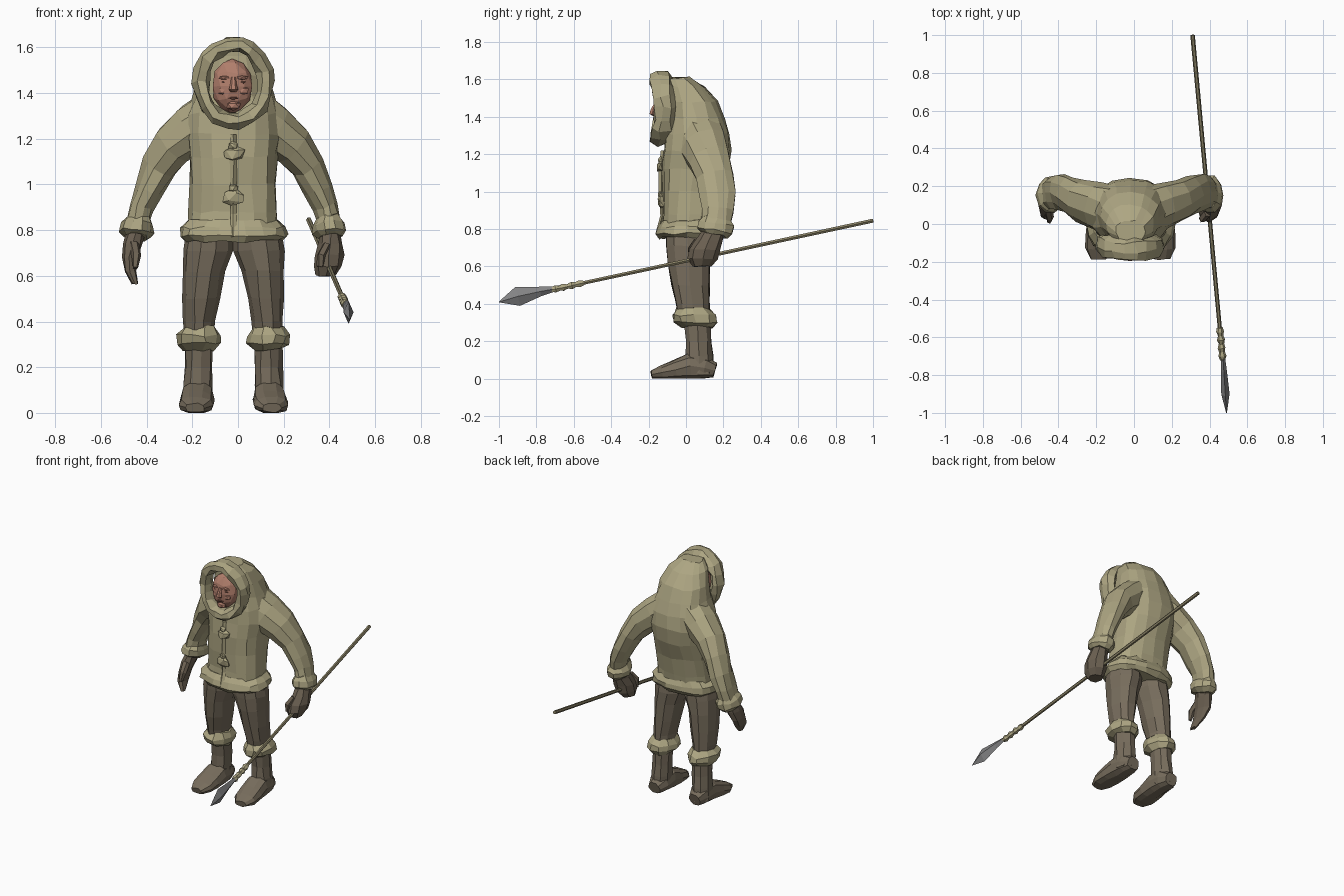
import bpy, bmesh, math, random
from mathutils import Vector

random.seed(4)
MID = -0.02  # body centre line

cube = bpy.data.objects.get("Cube")
if cube:
    bpy.data.objects.remove(cube)


def material(name, r, g, b):
    m = bpy.data.materials.new(name)
    m.use_nodes = True
    m.diffuse_color = (r, g, b, 1)
    m.node_tree.nodes["Principled BSDF"].inputs["Base Color"].default_value = (r, g, b, 1)
    return m


hide = material("pale hide", .42, .38, .225)
leather = material("brown leather", .185, .152, .108)
mitten = material("dark leather", .15, .12, .085)
skin = material("skin", .44, .21, .15)
shadow_skin = material("dark skin", .17, .075, .055)
wood = material("wood", .25, .22, .13)
stone = material("grey stone", .23, .23, .235)


def finish(name, bm, mat, jitter):
    """Roughen the surface a little and make a flat shaded object."""
    for v in bm.verts:
        v.co += Vector([random.uniform(-jitter, jitter) for axis in range(3)])
        v.co.z = max(v.co.z, 0)
    bmesh.ops.recalc_face_normals(bm, faces=bm.faces)
    mesh = bpy.data.meshes.new(name)
    bm.to_mesh(mesh)
    bm.free()
    mesh.materials.append(mat)
    ob = bpy.data.objects.new(name, mesh)
    bpy.context.collection.objects.link(ob)
    return ob


def loft(name, mat, stations, sides=8, jitter=0.004, level=False, closed=False,
         ref=(1, 0, 0), power=1.0):
    """Skin rings given as (x, y, z, radius_u, radius_v) along a path."""
    bm = bmesh.new()
    count = len(stations)
    points = [Vector(s[:3]) for s in stations]
    rings = []
    for i, s in enumerate(stations):
        if closed:
            tangent = points[(i + 1) % count] - points[i - 1]
        else:
            tangent = points[min(i + 1, count - 1)] - points[max(i - 1, 0)]
        if level:
            tangent = Vector((0, 0, 1))
        tangent.normalize()
        u = Vector(ref)
        u = (u - tangent * u.dot(tangent)).normalized()
        v = tangent.cross(u)
        ring = []
        for k in range(sides):
            a = math.tau * k / sides
            c, d = math.cos(a), math.sin(a)
            c = math.copysign(abs(c) ** power, c)
            d = math.copysign(abs(d) ** power, d)
            ring.append(bm.verts.new(points[i] + u * c * s[3] + v * d * s[4]))
        rings.append(ring)
    for i in range(count if closed else count - 1):
        a, b = rings[i], rings[(i + 1) % count]
        for k in range(sides):
            n = (k + 1) % sides
            bm.faces.new((a[k], a[n], b[n], b[k]))
    if not closed:
        bm.faces.new(rings[0])
        bm.faces.new(rings[-1])
    return finish(name, bm, mat, jitter)


def lump(name, mat, centre, size, jitter=0.0, detail=1):
    bm = bmesh.new()
    bmesh.ops.create_icosphere(bm, subdivisions=detail, radius=1)
    for v in bm.verts:
        v.co = Vector([c + p * s for c, p, s in zip(centre, v.co, size)])
    return finish(name, bm, mat, jitter)


def slices(rows):
    """Turn (z, half width, front y, back y) rows into level rings."""
    return [(MID, (f + b) / 2, z, w, (b - f) / 2) for z, w, f, b in rows]


def side(s, rows):
    """Place rows, measured outward from the centre line, on one side."""
    return [(MID + s * r[0], *r[1:]) for r in rows]


# Coat body and the back of the hood
loft("coat", hide, slices([
    (.78, .20, -.13, .15), (.88, .195, -.125, .16), (1.0, .19, -.13, .19),
    (1.12, .195, -.13, .225), (1.22, .21, -.12, .24), (1.31, .205, -.11, .23),
    (1.39, .175, -.10, .205), (1.48, .155, -.10, .17), (1.56, .125, -.10, .10),
    (1.61, .075, -.10, .02)]), sides=16, jitter=.006, level=True, power=.85)
loft("coat_hem", hide, slices([
    (.75, .21, -.14, .15), (.775, .235, -.16, .17), (.81, .23, -.155, .17),
    (.845, .195, -.125, .15)]), sides=18, jitter=.007, level=True, power=.8)

# Fur ring of the hood
ring = []
for i in range(18):
    a = math.tau * i / 18
    c, s = math.cos(a), math.sin(a)
    ring.append((MID + .141 * c, -.112 - .028 * s * s, 1.447 + .167 * s, .06, .038))
loft("hood_fur", hide, ring, sides=7, jitter=.009, closed=True, ref=(0, 1, 0))

# Face
lump("face", skin, (MID - .005, -.105, 1.43), (.09, .068, .12), .002, 2)
loft("nose", skin, [(MID, -.165, 1.47, .01, .008), (MID, -.176, 1.44, .014, .014),
                    (MID, -.18, 1.415, .02, .018), (MID, -.168, 1.405, .012, .01)],
     sides=6, jitter=0, level=True)
lump("mouth", shadow_skin, (MID, -.164, 1.378), (.028, .008, .006))
lump("chin", skin, (MID, -.152, 1.345), (.035, .022, .022))
for s, label in ((1, "left"), (-1, "right")):
    lump(label + "_eye", shadow_skin, (MID + s * .036, -.158, 1.447), (.02, .007, .006))
    lump(label + "_brow", skin, (MID + s * .036, -.158, 1.467), (.032, .014, .01))
    lump(label + "_cheek", skin, (MID + s * .042, -.15, 1.41), (.028, .016, .022))

# Front opening with fur toggles
loft("coat_placket", hide, [(MID, -.155, .77, .016, .012), (MID, -.127, .87, .014, .012),
                            (MID, -.132, 1.0, .014, .012), (MID, -.132, 1.12, .014, .012),
                            (MID, -.122, 1.22, .012, .012)], sides=4, jitter=.003)
for z, label in ((1.13, "upper"), (.945, "lower")):
    lump(label + "_toggle", hide, (MID, -.132, z), (.05, .024, .034), .009)
    lump(label + "_toggle_knot", hide, (MID, -.135, z + .04), (.022, .016, .022), .004)

for s, label in ((1, "left"), (-1, "right")):
    # Sleeve and fur cuff
    loft(label + "_sleeve", hide, side(s, [
        (.09, .07, 1.30, .115, .14), (.17, .095, 1.245, .11, .13),
        (.26, .125, 1.17, .095, .115), (.325, .155, 1.08, .075, .1),
        (.37, .17, .98, .062, .098), (.405, .17, .9, .054, .09),
        (.425, .16, .81, .052, .08)]), sides=10, jitter=.006)
    loft(label + "_cuff", hide, side(s, [
        (.415, .165, .855, .05, .08), (.42, .16, .825, .072, .098),
        (.423, .155, .79, .074, .098), (.425, .15, .77, .05, .075)]),
        sides=10, jitter=.006)

    # Trouser leg and fur boot top
    loft(label + "_trouser", leather, side(s, [
        (.105, .005, .79, .105, .12), (.112, .01, .71, .11, .12),
        (.13, .015, .62, .092, .115), (.142, .025, .5, .08, .105),
        (.15, .035, .40, .068, .095), (.15, .045, .32, .062, .085)]),
        sides=10, jitter=.004, level=True)
    loft(label + "_boot_fur", hide, side(s, [
        (.15, .04, .375, .068, .09), (.15, .045, .34, .095, .122),
        (.15, .05, .305, .093, .118), (.152, .06, .275, .062, .08)]),
        sides=10, jitter=.008, level=True)

    # Boot shaft and foot
    loft(label + "_boot", leather, side(s, [
        (.15, .06, .31, .062, .075), (.152, .068, .2, .062, .07),
        (.155, .07, .12, .065, .075), (.158, .07, .03, .066, .08)]),
        sides=9, jitter=.004, level=True)
    loft(label + "_foot", leather, side(s, [
        (.155, .155, .045, .045, .04), (.155, .1, .06, .068, .06),
        (.157, .02, .066, .072, .072), (.162, -.06, .048, .077, .052),
        (.166, -.13, .034, .076, .038), (.168, -.185, .022, .042, .02)]),
        sides=10, jitter=.003, power=.8)

# Gripping left hand
loft("left_mitten", mitten, [
    (.405, .15, .8, .042, .06), (.405, .125, .74, .055, .075), (.4, .1, .69, .064, .085),
    (.393, .09, .64, .062, .08), (.385, .085, .6, .045, .05)], sides=8, level=True)
loft("left_thumb", mitten, [
    (.39, .06, .73, .022, .024), (.365, .03, .685, .022, .024),
    (.36, .03, .64, .016, .018)], sides=6, jitter=.003)

# Relaxed right hand
loft("right_mitten", mitten, [
    (-.445, .15, .8, .042, .06), (-.462, .13, .74, .044, .066),
    (-.475, .105, .68, .036, .064), (-.47, .075, .62, .026, .052),
    (-.452, .045, .565, .013, .026)], sides=8, level=True)
loft("right_thumb", mitten, [
    (-.455, .085, .735, .022, .026), (-.447, .035, .69, .02, .022),
    (-.45, .015, .635, .012, .014)], sides=6, jitter=.003)

# Spear
butt, neck = Vector((.31, 1, .845)), Vector((.47, -.72, .475))
loft("spear_shaft", wood, [(*butt, .012, .012), (*neck, .011, .011)], sides=6, jitter=0)
binding = []
for i in range(9):
    p = butt.lerp(neck, .9 + .0125 * i)
    r = .021 if i % 2 else .014
    binding.append((*p, r, r))
loft("spear_binding", hide, binding, sides=6, jitter=.002)
loft("spear_head", stone, [
    (.47, -.69, .482, .01, .012), (.476, -.78, .466, .016, .026),
    (.484, -.9, .44, .022, .052), (.49, -1, .41, .002, .002)], sides=4, jitter=0)
